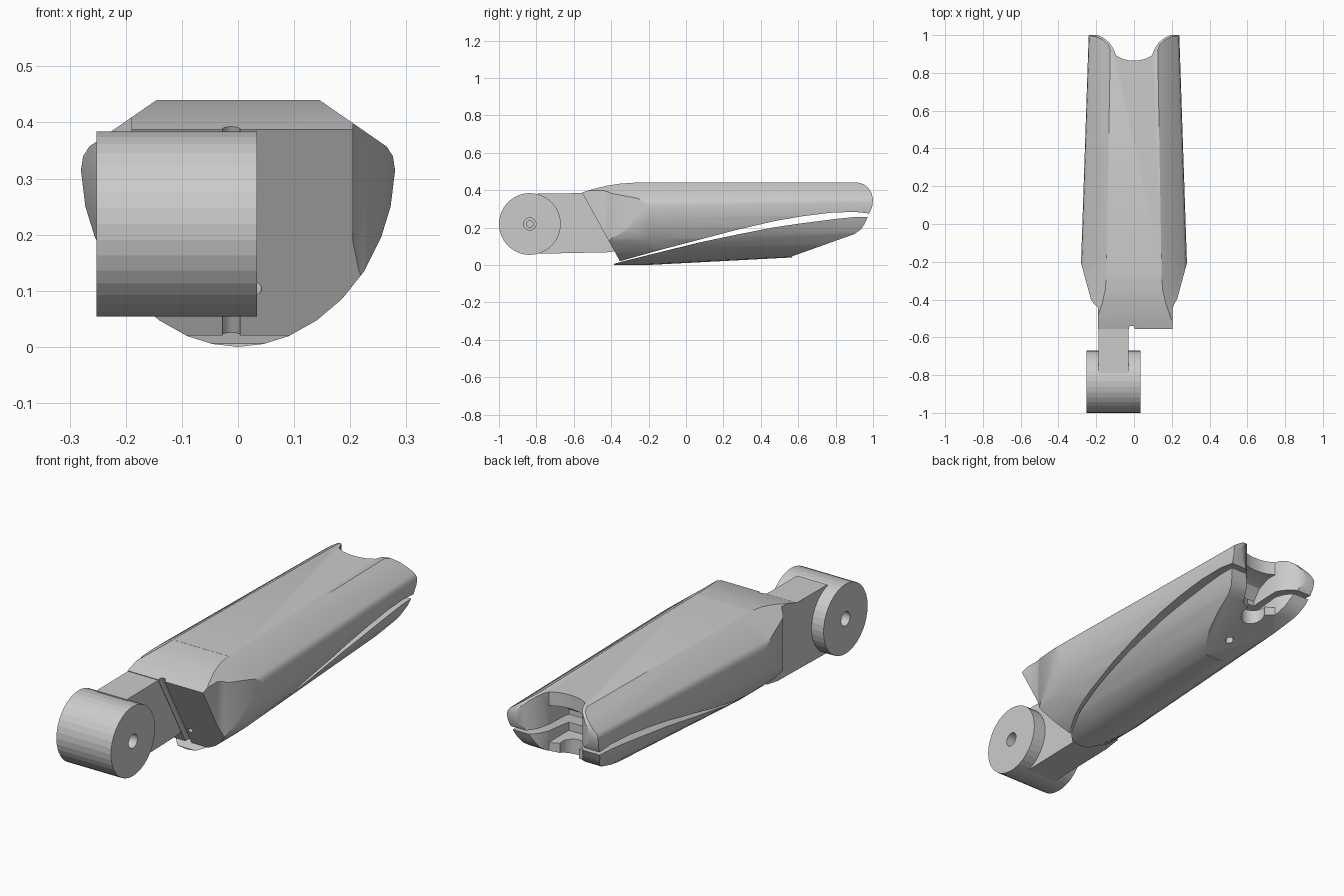
import bpy, bmesh, math
from mathutils import Matrix, Vector

if "Cube" in bpy.data.objects:
    bpy.data.objects.remove(bpy.data.objects["Cube"])


def make(name, bm):
    bmesh.ops.recalc_face_normals(bm, faces=bm.faces)
    me = bpy.data.meshes.new(name)
    bm.to_mesh(me)
    bm.free()
    ob = bpy.data.objects.new(name, me)
    bpy.context.collection.objects.link(ob)
    return ob


def loft(name, rings):
    bm = bmesh.new()
    vs = [[bm.verts.new(p) for p in r] for r in rings]
    n = len(vs[0])
    for a, b in zip(vs, vs[1:]):
        for i in range(n):
            j = (i + 1) % n
            bm.faces.new((a[i], a[j], b[j], b[i]))
    bm.faces.new(vs[0])
    bm.faces.new(vs[-1][::-1])
    return make(name, bm)


def side_prism(name, pts, x0, x1):
    return loft(name, [[(x, y, z) for y, z in pts] for x in (x0, x1)])


def plan_prism(name, pts, z0, z1):
    return loft(name, [[(x, y, z) for x, y in pts] for z in (z0, z1)])


def rod(name, p0, p1, r, n=32):
    p0, p1 = Vector(p0), Vector(p1)
    d = p1 - p0
    bm = bmesh.new()
    m = Matrix.Translation((p0 + p1) / 2) @ d.to_track_quat('Z', 'Y').to_matrix().to_4x4()
    bmesh.ops.create_cone(bm, cap_ends=True, segments=n, radius1=r, radius2=r,
                          depth=d.length, matrix=m)
    return make(name, bm)


def boolean(ob, cutter, op='DIFFERENCE'):
    bpy.context.view_layer.objects.active = ob
    m = ob.modifiers.new("cut", 'BOOLEAN')
    m.operation, m.solver, m.object = op, 'EXACT', cutter
    bpy.ops.object.modifier_apply(modifier=m.name)
    bpy.data.objects.remove(cutter)


def smooth(ob, deg):
    bpy.ops.object.select_all(action='DESELECT')
    ob.select_set(True)
    bpy.context.view_layer.objects.active = ob
    bpy.ops.object.shade_smooth_by_angle(angle=math.radians(deg))


# hull cross-section, tapering toward the back about its top face
HALF = [(.145, .44), (.265, .357), (.276, .34), (.28, .315), (.272, .25), (.255, .195),
        (.225, .135), (.185, .085), (.14, .047), (.09, .019), (.045, .005)]
SECTION = HALF + [(0, 0)] + [(-x, z) for x, z in reversed(HALF)]


def hull(name):
    rings = []
    for y, s in ((-.7, 1), (-.2, 1), (1.05, .851)):
        rings.append([(x * s, y, .44 + (z - .44) * s) for x, z in SECTION])
    return loft(name, rings)


# side outlines of the two shells, separated by the long curved slot
UPPER = [(-.556, .387), (-.5, .405), (-.42, .424), (-.35, .435), (-.28, .4395), (-.27, .5),
         (.9, .5), (.92, .44), (.95, .432), (.975, .412), (.992, .385), (1, .35), (.995, .31),
         (.98, .275), (.9, .284), (.77, .279), (.62, .26), (.475, .235), (.28, .19),
         (.07, .135), (-.15, .077), (-.353, .02)]
LOWER = [(-.385, -.1), (-.385, .006), (-.35, .016), (-.15, .066), (.07, .12), (.28, .164),
         (.475, .202), (.62, .223), (.8, .246), (.9, .256), (.972, .257), (.955, .22),
         (.935, .19), (.9, .165), (.567, .046), (.55, -.1)]
upper_shell = hull("upper_shell")
boolean(upper_shell, side_prism("c", UPPER, -.5, .5), 'INTERSECT')
lower_shell = hull("lower_shell")
boolean(lower_shell, side_prism("c", LOWER, -.5, .5), 'INTERSECT')

# cheeks trimmed at the front
for sx, w in ((1, .205), (-1, .19)):
    pts = [(.29, -.17), (.228, -.40), (.215, -.418), (w, -.445), (w, -.8), (.6, -.8), (.6, -.17)]
    boolean(upper_shell, plan_prism("c", [(sx * x, y) for x, y in pts], -.2, .7))

# forked back end with pin pocket and bore
NOTCH = [(.2, 1.001), (.16, .985), (.13, .96), (.11, .93), (.095, .892), (.06, .874), (.03, .867)]
notch = [(.2, 1.2)] + NOTCH + [(0, .865)] + [(-x, y) for x, y in reversed(NOTCH)] + [(-.2, 1.2)]
pocket = [(.74, .2), (.74, .3), (.78, .35), (.84, .375), (1.1, .375), (1.1, .2)]
for shell in (upper_shell, lower_shell):
    boolean(shell, plan_prism("c", notch, -.2, .7))
    boolean(shell, side_prism("c", pocket, -.096, .096))
boolean(lower_shell, rod("c", (0, .85, -.1), (0, .85, .3), .055))
boolean(lower_shell, rod("c", (0, .68, -.1), (0, .68, .18), .018, 20))

# relief groove beside the arm and small hole in the slanted front
boolean(upper_shell, rod("c", (-.012, -.60, .47), (-.012, -.333, -.01), .016, 20))
boolean(upper_shell, rod("c", (.03, -.5, .07), (.03, -.32, .13), .012, 16))
for shell in (upper_shell, lower_shell):
    smooth(shell, 25)

# hinge arm
ARM = [(-.79, .382), (-.54, .384), (-.40, .30), (-.34, .08), (-.42, .068), (-.79, .06)]
hinge_arm = side_prism("hinge_arm", ARM, -.189, -.03)

# hinge drum with a pin recess on each end
drum = rod("hinge_drum", (-.252, -.835, .219), (.034, -.835, .219), .165, 36)
for x0, x1 in ((-.3, -.19), (-.03, .1)):
    boolean(drum, rod("c", (x0, -.835, .219), (x1, -.835, .219), .033, 24))
pin = rod("hinge_pin", (-.21, -.835, .219), (-.01, -.835, .219), .02, 20)
smooth(pin, 30)
